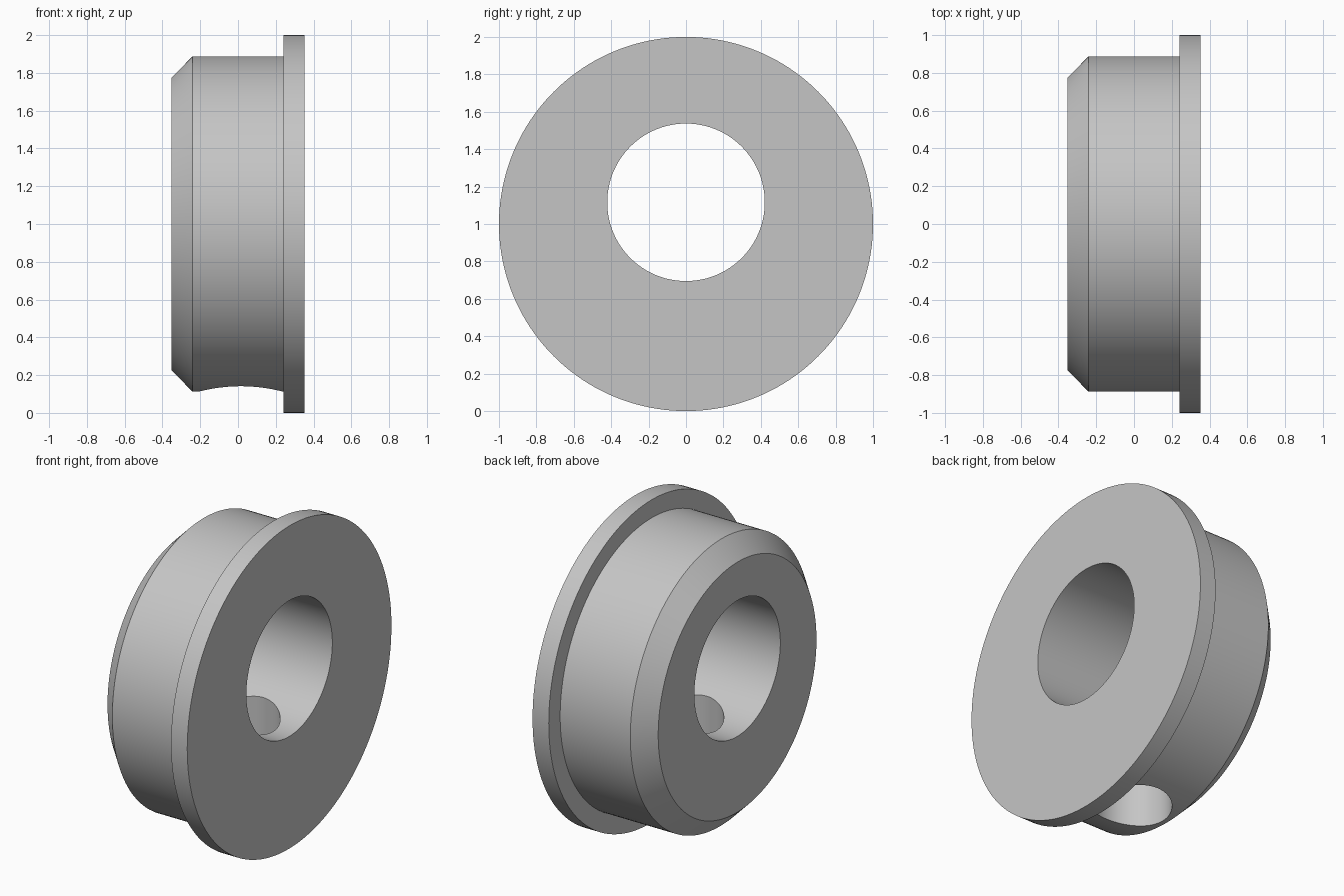
import bpy
import bmesh
from math import pi, radians
from mathutils import Matrix, Vector

cube = bpy.data.objects.get("Cube")
if cube:
    bpy.data.objects.remove(cube, do_unlink=True)

SEGMENTS = 160
HALF = 0.352

# Plain grey metal
metal = bpy.data.materials.new("grey metal")
metal.use_nodes = True
grey = (0.56, 0.56, 0.56, 1)
metal.diffuse_color = grey
metal.node_tree.nodes["Principled BSDF"].inputs["Base Color"].default_value = grey


def add_object(name, bm):
    bmesh.ops.recalc_face_normals(bm, faces=bm.faces)
    mesh = bpy.data.meshes.new(name)
    bm.to_mesh(mesh)
    bm.free()
    obj = bpy.data.objects.new(name, mesh)
    mesh.materials.append(metal)
    bpy.context.collection.objects.link(obj)
    return obj


def turned(name, profile, centre_z):
    """Spin an (x, radius) profile into a solid around the x axis."""
    bm = bmesh.new()
    verts = [bm.verts.new((x, 0, centre_z + r)) for x, r in profile]
    edges = [bm.edges.new(pair) for pair in zip(verts, verts[1:])]
    bmesh.ops.spin(bm, geom=verts + edges, cent=(0, 0, centre_z), axis=(1, 0, 0),
                   angle=2 * pi, steps=SEGMENTS, use_duplicate=False)
    bmesh.ops.remove_doubles(bm, verts=bm.verts, dist=1e-4)
    # Close the two flat ends
    rim = [e for e in bm.edges if e.is_boundary]
    bmesh.ops.holes_fill(bm, edges=rim, sides=0)
    return add_object(name, bm)


def cylinder_cutter(name, radius, depth, centre, rotation):
    bm = bmesh.new()
    bmesh.ops.create_cone(bm, cap_ends=True, segments=SEGMENTS, radius1=radius,
                          radius2=radius, depth=depth,
                          matrix=Matrix.Translation(Vector(centre)) @ rotation)
    obj = add_object(name, bm)
    obj.hide_render = True
    obj.hide_set(True)
    return obj


# Chamfered body with a thin flange on its left end
collar = turned("flanged_collar", [(-HALF, 0.775), (-0.24, 0.888), (0.241, 0.888),
                                   (0.241, 1.0), (HALF, 1.0)], 1.0)

# Off-centre bore, and a set-screw hole from below that opens into it
cutters = [
    cylinder_cutter("bore_cutter", 0.421, 2, (0, 0, 1.116), Matrix.Rotation(pi / 2, 4, "Y")),
    cylinder_cutter("screw_hole_cutter", 0.225, 1.1, (0.015, 0, 0.45), Matrix.Identity(4)),
]
for cutter in cutters:
    cut = collar.modifiers.new(cutter.name, "BOOLEAN")
    cut.operation = "DIFFERENCE"
    cut.solver = "EXACT"
    cut.object = cutter

# Apply the cuts, then shade smooth with crisp rims
bpy.ops.object.select_all(action="DESELECT")
collar.select_set(True)
bpy.context.view_layer.objects.active = collar
for cutter in cutters:
    bpy.ops.object.modifier_apply(modifier=cutter.name)
    bpy.data.objects.remove(cutter, do_unlink=True)
bpy.ops.object.shade_smooth_by_angle(angle=radians(30))
